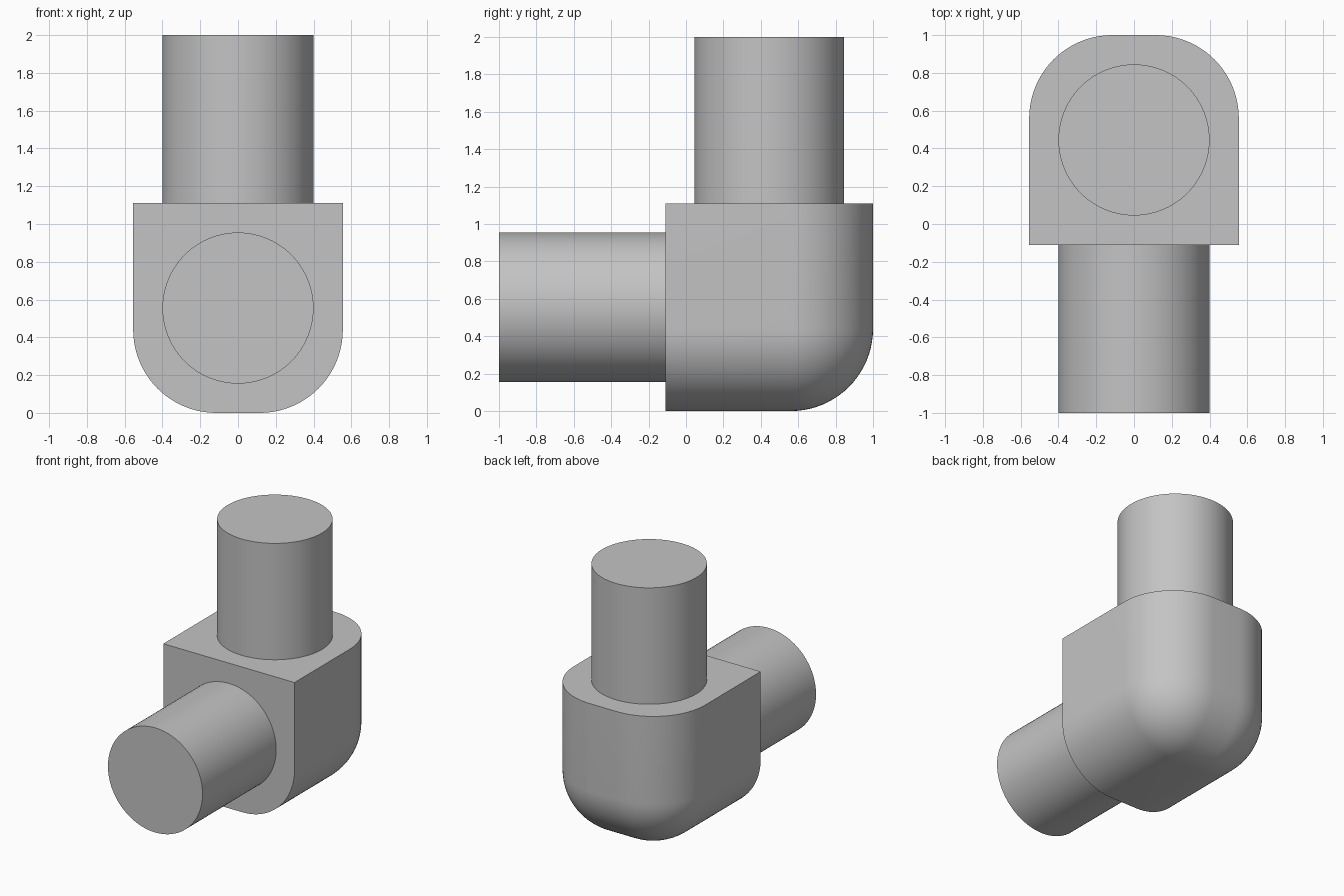
import bpy
import bmesh
from math import radians
from mathutils import Matrix, Vector

if "Cube" in bpy.data.objects:
    bpy.data.objects.remove(bpy.data.objects["Cube"], do_unlink=True)

# Single plain grey
grey = bpy.data.materials.new("plain grey")
grey.use_nodes = True
GREY = (0.55, 0.55, 0.55, 1)
grey.diffuse_color = GREY
grey.node_tree.nodes["Principled BSDF"].inputs["Base Color"].default_value = GREY

HALF = 0.555            # half width of the elbow block
FILLET = 0.44
PIPE_RADIUS = 0.4
PIPE_LENGTH = 0.89
CENTRE = Vector((0, 1 - HALF, HALF))


def finish(name, bm):
    """Turn a bmesh into a smooth-shaded object with sharp edges kept."""
    bmesh.ops.recalc_face_normals(bm, faces=bm.faces)
    mesh = bpy.data.meshes.new(name)
    bm.to_mesh(mesh)
    bm.free()
    mesh.materials.append(grey)
    obj = bpy.data.objects.new(name, mesh)
    bpy.context.collection.objects.link(obj)
    bpy.ops.object.select_all(action="DESELECT")
    obj.select_set(True)
    bpy.context.view_layer.objects.active = obj
    bpy.ops.object.shade_smooth_by_angle(angle=radians(30))
    return obj


def pipe(name, axis):
    """Solid round stub running outward from the block along an axis."""
    bm = bmesh.new()
    middle = CENTRE + axis * (HALF + PIPE_LENGTH / 2)
    turn = axis.to_track_quat("Z", "Y").to_matrix().to_4x4()
    bmesh.ops.create_cone(bm, cap_ends=True, segments=96, radius1=PIPE_RADIUS,
                          radius2=PIPE_RADIUS, depth=PIPE_LENGTH,
                          matrix=Matrix.Translation(middle) @ turn)
    return finish(name, bm)


# Elbow block: round every edge that touches neither the front nor the top
bm = bmesh.new()
bmesh.ops.create_cube(bm, size=2 * HALF, matrix=Matrix.Translation(CENTRE))
front, top = CENTRE.y - HALF, CENTRE.z + HALF


def is_rounded(edge):
    on_port = any(
        all(abs(v.co.y - front) < 0.001 for v in f.verts)
        or all(abs(v.co.z - top) < 0.001 for v in f.verts)
        for f in edge.link_faces)
    return not on_port


bmesh.ops.bevel(bm, geom=[e for e in bm.edges if is_rounded(e)], offset=FILLET,
                offset_type="OFFSET", segments=20, profile=0.5,
                affect="EDGES", clamp_overlap=False)
finish("elbow_block", bm)

# Pipe stubs leaving the two flat ports
pipe("upper_pipe", Vector((0, 0, 1)))
pipe("front_pipe", Vector((0, -1, 0)))
